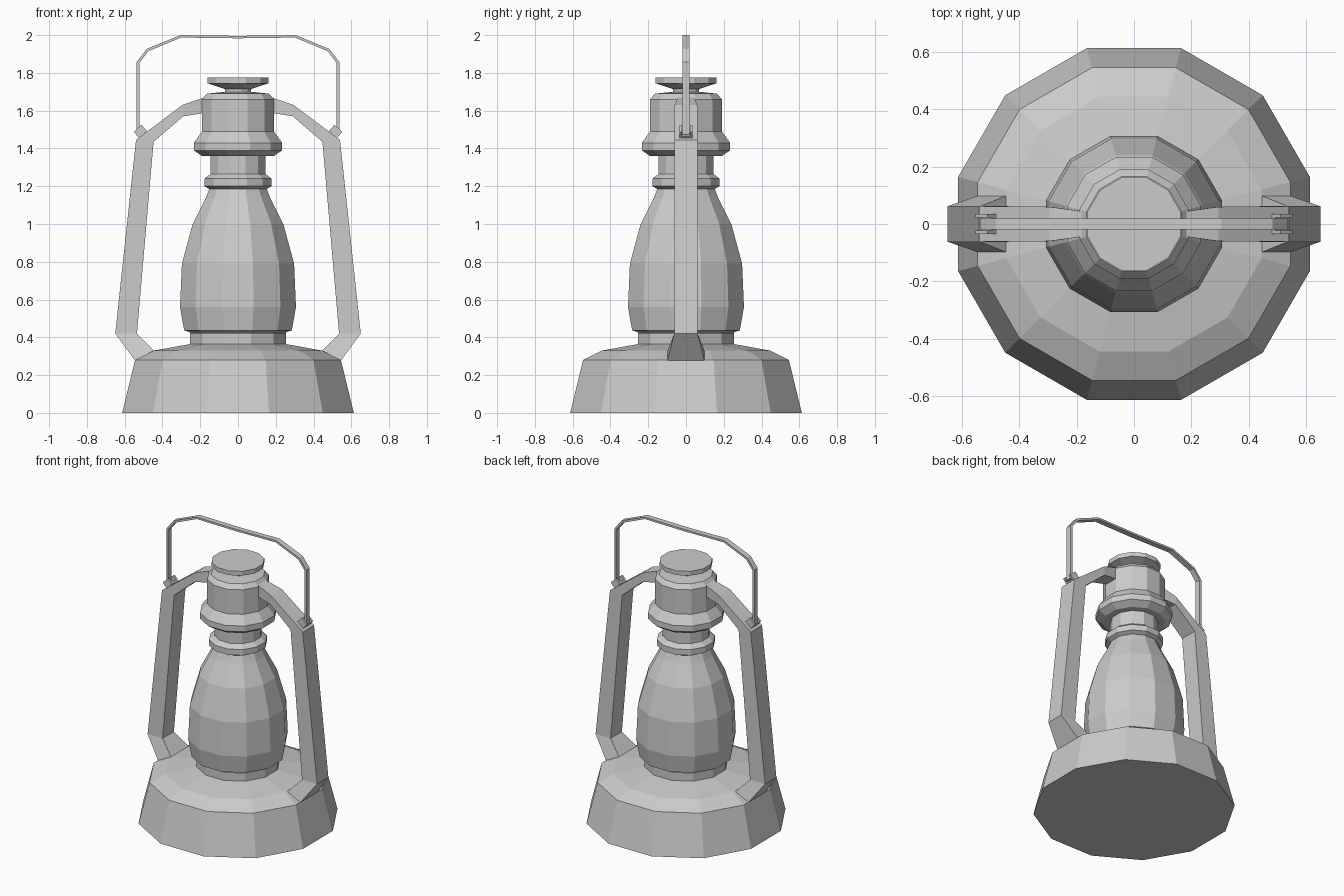
import bpy, bmesh, math
from mathutils import Matrix

cube = bpy.data.objects.get("Cube")
if cube:
    bpy.data.objects.remove(cube, do_unlink=True)

SIDES = 12
GREY = (0.6, 0.6, 0.6, 1)
metal = bpy.data.materials.new("plain grey")
metal.use_nodes = True
metal.diffuse_color = GREY
metal.node_tree.nodes["Principled BSDF"].inputs["Base Color"].default_value = GREY


def finish(name, bm):
    bmesh.ops.recalc_face_normals(bm, faces=bm.faces)
    mesh = bpy.data.meshes.new(name)
    bm.to_mesh(mesh)
    bm.free()
    mesh.materials.append(metal)
    obj = bpy.data.objects.new(name, mesh)
    bpy.context.collection.objects.link(obj)
    return obj


def skin(bm, rings):
    """Join matching vertex rings and cap both ends."""
    rings = [[bm.verts.new(p) for p in ring] for ring in rings]
    for a, b in zip(rings, rings[1:]):
        n = len(a)
        for i in range(n):
            j = (i + 1) % n
            bm.faces.new((a[i], a[j], b[j], b[i]))
    bm.faces.new(rings[0])
    bm.faces.new(rings[-1])


def lathe(name, profile):
    """Twelve-sided turned part; profile is (distance to flat side, z)."""
    step = 2 * math.pi / SIDES
    rings = []
    for flat, z in profile:
        r = flat / math.cos(step / 2)
        rings.append([(r * math.cos((i + .5) * step), r * math.sin((i + .5) * step), z)
                      for i in range(SIDES)])
    bm = bmesh.new()
    skin(bm, rings)
    return finish(name, bm)


def bar(name, sections, side=1):
    """Flat bar; sections are (outer x, outer z, inner x, inner z, half width)."""
    bm = bmesh.new()
    skin(bm, [[(side * ox, -w, oz), (side * ox, w, oz), (side * ix, w, iz), (side * ix, -w, iz)]
              for ox, oz, ix, iz, w in sections])
    return finish(name, bm)


# Turned body, from the bottom up
lathe("base", [(.613, 0), (.545, .28), (.445, .33), (.25, .365)])
lathe("burner_collar", [(.255, .355), (.255, .42), (.245, .43)])
lathe("glass_globe", [(.25, .425), (.285, .437), (.307, .56), (.297, .79),
                      (.24, 1.0), (.17, 1.14), (.15, 1.19)])
lathe("globe_ring", [(.15, 1.185), (.178, 1.2), (.178, 1.24), (.145, 1.265)])
lathe("neck", [(.145, 1.25), (.145, 1.38)])
lathe("chimney", [(.145, 1.36), (.19, 1.36), (.234, 1.39), (.234, 1.43),
                  (.19, 1.49), (.19, 1.66), (.165, 1.69), (.07, 1.7)])
lathe("chimney_cap", [(.07, 1.69), (.07, 1.715), (.162, 1.745), (.162, 1.775)])

# Side tubes and the hinges of the carrying handle
for side, label in ((1, "left"), (-1, "right")):
    bar(label + "_side_frame", [
        (.545, .277, .445, .328, .098),
        (.65, .42, .535, .42, .062),
        (.54, 1.445, .447, 1.435, .062),
        (.295, 1.63, .29, 1.57, .06),
        (.165, 1.675, .165, 1.59, .042)], side)
    bm = bmesh.new()
    tilt = Matrix.Translation((side * .517, 0, 1.49)) @ Matrix.Rotation(side * math.radians(42), 4, 'Y')
    for y, z, width, height in ((-.029, 0, .013, .044), (.029, 0, .013, .044), (0, -.015, .058, .014)):
        place = tilt @ Matrix.Translation((0, y, z)) @ Matrix.Diagonal((.056, width, height, 1))
        bmesh.ops.create_cube(bm, size=1, matrix=place)
    finish(label + "_handle_hinge", bm)

# Thin wire handle, mirrored about its middle
half = [(.537, 1.475, .522, 1.475), (.537, 1.857, .522, 1.853), (.483, 1.927, .474, 1.915),
        (.305, 2.0, .302, 1.987)]
mirrored = [(-a, b, -c, d) for a, b, c, d in reversed(half)]
middle = [(0, 1.996, 0, 1.983)]
bar("carrying_handle", [s + (.019,) for s in half + middle + mirrored])
